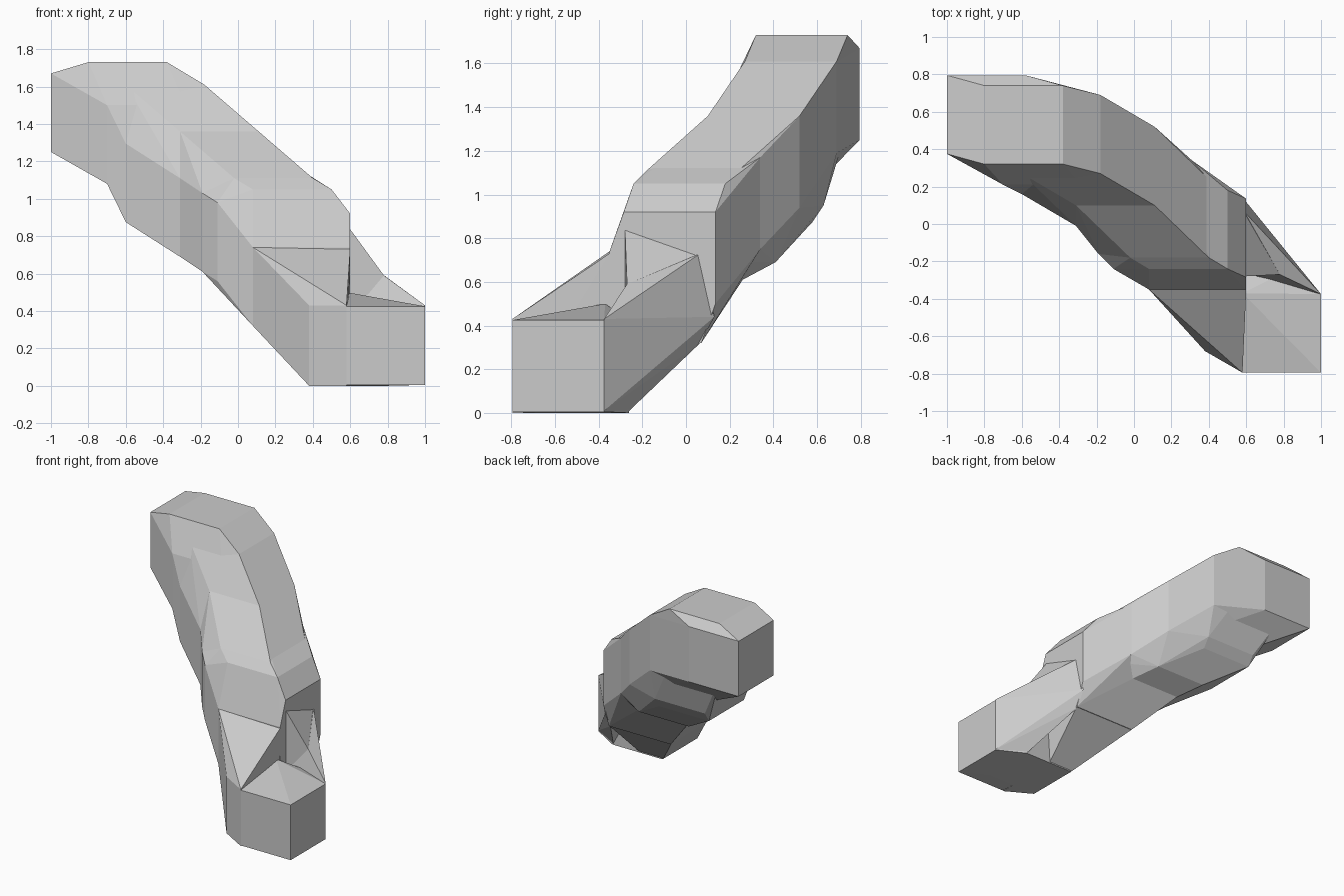
import bpy, bmesh
from itertools import product

if "Cube" in bpy.data.objects:
    bpy.data.objects.remove(bpy.data.objects["Cube"])

S = 0.42  # side of the square block swept along the bend


def block(x, y, z):
    """Eight corners of a block given by its minimum corner."""
    return [(x + a * S, y + b * S, z + c * S) for a, b, c in product((0, 1), repeat=3)]


def hull(name, points):
    bm = bmesh.new()
    for p in points:
        bm.verts.new(p)
    bmesh.ops.remove_doubles(bm, verts=bm.verts[:], dist=0.001)
    bmesh.ops.convex_hull(bm, input=bm.verts[:])
    bmesh.ops.delete(bm, geom=[v for v in bm.verts if not v.link_faces], context='VERTS')
    bmesh.ops.recalc_face_normals(bm, faces=bm.faces[:])
    me = bpy.data.meshes.new(name)
    bm.to_mesh(me)
    bm.free()
    ob = bpy.data.objects.new(name, me)
    bpy.context.collection.objects.link(ob)
    return ob


def sweep(name, corners):
    return hull(name, [p for c in corners for p in block(*c)])


# Stations along the bend (minimum corners of blocks)
tip, tip2 = (-1, .375, 1.25), (-.8, .32, 1.31)
u1, u2, u3, u4 = (-.6, .27, 1.19), (-.31, .1, .94), (-.02, -.18, .69), (.18, -.285, .5)
l1, l2, l3, l4 = (-.7, .21, 1.08), (-.6, .16, .875), (-.31, -.01, .69), (-.19, -.16, .61)
l2b, l5, l6 = (-.6, .21, .95), (-.11, -.24, .56), (.08, -.35, .32)
back, mid, low = (-.11, -.08, .75), (.08, -.24, .63), (.18, -.35, .32)

parts = [
    sweep("upper_end", [tip, tip2, l1, u1]),
    sweep("upper_bend", [tip2, l1, u1, l2, l2b]),
    sweep("upper_middle", [u1, l2, l2b, u2, l3]),
    sweep("middle", [u2, l3, u3, l4, back]),
    sweep("lower_middle", [u3, back, l4, l5, mid, u4, l6, low]),
]

# Ramp down to the base block
parts.append(hull("ramp", [
    (.08, -.35, .32), (.08, -.35, .74), (.6, -.35, .73), (.6, .065, .73),
    (.08, .065, .32), (.6, .065, .32), (.38, -.68, 0), (.38, -.68, .43),
    (.58, -.795, 0), (.58, -.795, .43), (.58, -.27, 0), (.38, -.27, 0)]))

# Base block with its low peak
parts.append(hull("base", block(.38, -.68, 0) + block(.58, -.795, .005)
                  + [(.58, -.37, .5)]))

# Rear bracing facets beside the notch
parts.append(hull("brace_upper", [
    (.59, -.28, .85), (.59, .06, .73), (.59, .13, .44), (.59, -.28, .43),
    (.78, -.27, .59), (.78, -.27, .43)]))
parts.append(hull("brace_lower", [
    (.78, -.27, .59), (.59, .065, .73), (.59, .13, .44), (.59, .065, .32),
    (.88, -.26, .5), (1, -.375, .43), (1, -.375, .01), (.8, -.27, 0), (.59, -.27, .4)]))

# Fuse everything into one flat-faceted body
body = parts[0]
for other in parts[1:]:
    mod = body.modifiers.new("union", 'BOOLEAN')
    mod.operation = 'UNION'
    mod.solver = 'EXACT'
    mod.object = other
bpy.context.view_layer.update()
fused = bpy.data.meshes.new_from_object(
    body.evaluated_get(bpy.context.evaluated_depsgraph_get()))
body.modifiers.clear()
body.data = fused
body.name = "bent_beam"
for other in parts[1:]:
    bpy.data.objects.remove(other)
